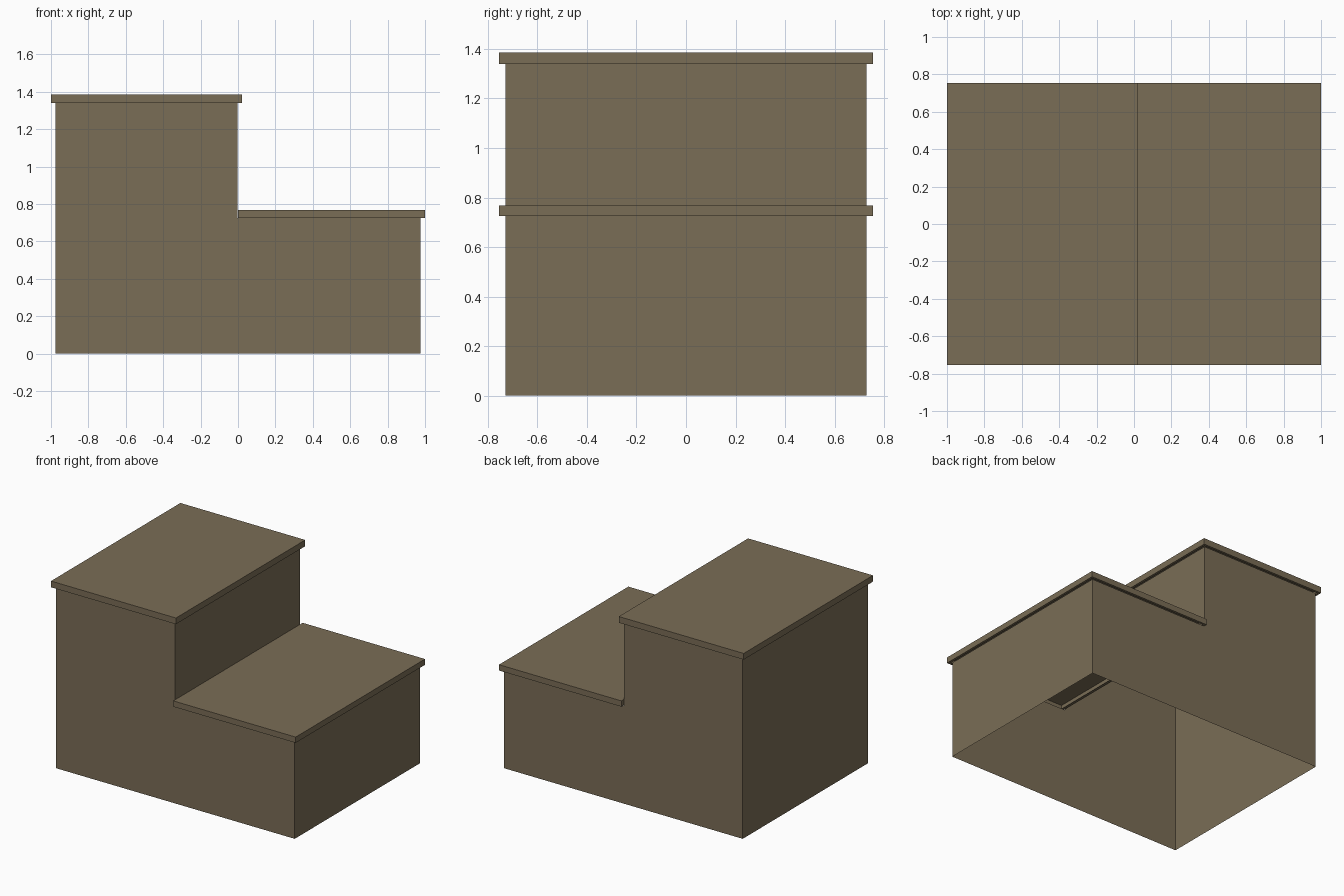
import bpy, bmesh

if "Cube" in bpy.data.objects:
    bpy.data.objects.remove(bpy.data.objects["Cube"])

mat = bpy.data.materials.new("weathered brown")
mat.diffuse_color = (0.195, 0.153, 0.093, 1)
mat.use_nodes = True
mat.node_tree.nodes["Principled BSDF"].inputs["Base Color"].default_value = mat.diffuse_color

LIP = 0.025                 # overhang of the treads
HALF_Y = 0.755              # half depth of the treads
LOW, LOW_TOP = 0.725, 0.768
HIGH, HIGH_TOP = 1.34, 1.386


def finish(name, bm):
    mesh = bpy.data.meshes.new(name)
    bm.to_mesh(mesh)
    bm.free()
    mesh.materials.append(mat)
    bpy.context.collection.objects.link(bpy.data.objects.new(name, mesh))


def tread(name, x0, x1, z0, z1):
    """Box whose underside is only a rim, hollow above the body."""
    bm = bmesh.new()
    bmesh.ops.create_cube(bm, size=1)
    for v in bm.verts:
        v.co.x = x1 if v.co.x > 0 else x0
        v.co.y = HALF_Y if v.co.y > 0 else -HALF_Y
        v.co.z = z1 if v.co.z > 0 else z0
    bm.normal_update()
    bottom = [f for f in bm.faces if f.normal.z < -0.9]
    bmesh.ops.inset_region(bm, faces=bottom, thickness=LIP)
    bmesh.ops.delete(bm, geom=bottom, context='FACES')
    finish(name, bm)


# Hollow stepped body: stepped side profile extruded in depth, open below and above
XB, RISER, YB = 1 - LIP, -0.004, HALF_Y - LIP
profile = [(-XB, 0), (XB, 0), (XB, LOW), (RISER, LOW), (RISER, HIGH), (-XB, HIGH)]
bm = bmesh.new()
side = bm.faces.new([bm.verts.new((x, -YB, z)) for x, z in profile])
ext = bmesh.ops.extrude_face_region(bm, geom=[side], use_keep_orig=True)
bmesh.ops.translate(bm, vec=(0, 2 * YB, 0),
                    verts=[g for g in ext["geom"] if isinstance(g, bmesh.types.BMVert)])
bmesh.ops.recalc_face_normals(bm, faces=bm.faces)
bmesh.ops.delete(bm, geom=[f for f in bm.faces if abs(f.normal.z) > 0.9], context='FACES_ONLY')
finish("step_body", bm)

# Overhanging treads
tread("lower_tread", 0.0, 1.0, LOW, LOW_TOP)
tread("upper_tread", -1.0, 0.021, HIGH, HIGH_TOP)
